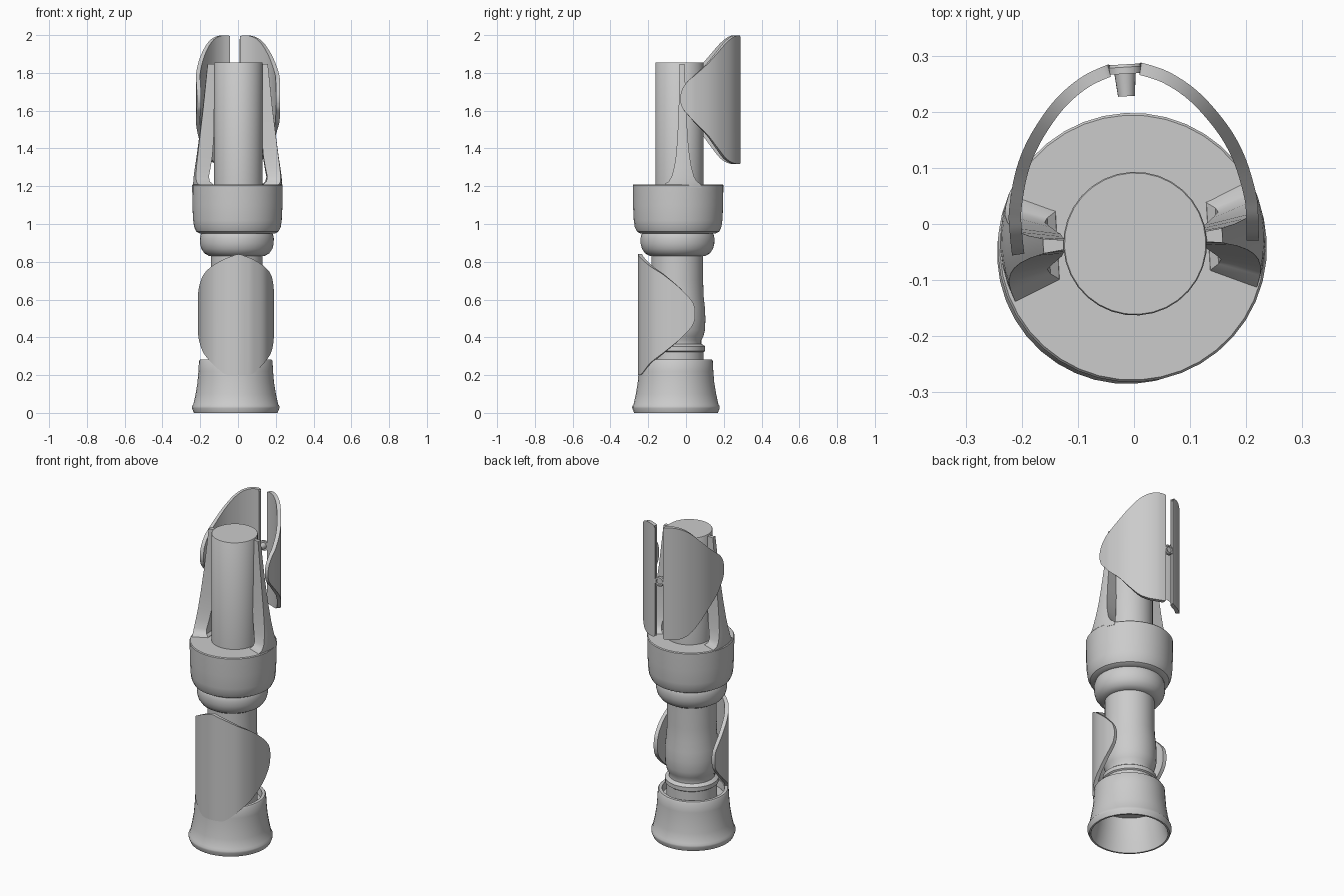
import bpy, bmesh, math
from mathutils import Vector

TURN = math.radians(3.4)   # the whole model is turned slightly about z


def finish(name, bm, loc=(0, 0, 0), turn=TURN, angle=35):
    bmesh.ops.remove_doubles(bm, verts=bm.verts, dist=1e-5)
    bmesh.ops.recalc_face_normals(bm, faces=bm.faces)
    me = bpy.data.meshes.new(name)
    bm.to_mesh(me)
    bm.free()
    ob = bpy.data.objects.new(name, me)
    bpy.context.collection.objects.link(ob)
    ob.location = loc
    ob.rotation_euler = (0, 0, turn)
    bpy.ops.object.select_all(action='DESELECT')
    ob.select_set(True)
    bpy.context.view_layer.objects.active = ob
    bpy.ops.object.shade_smooth_by_angle(angle=math.radians(angle))
    return ob


def loft(bm, rings, cap=True):
    rows = [[bm.verts.new(p) for p in r] for r in rings]
    n = len(rows[0])
    for a, b in zip(rows, rows[1:]):
        for i in range(n):
            j = (i + 1) % n
            bm.faces.new((a[i], a[j], b[j], b[i]))
    if cap:
        bm.faces.new(rows[0])
        bm.faces.new(rows[-1])


def lathe(name, profile, cx, cy, n=40):
    bm = bmesh.new()
    loft(bm, [[(r * math.cos(2 * math.pi * i / n), r * math.sin(2 * math.pi * i / n), z)
               for i in range(n)] for r, z in profile])
    return finish(name, bm, (cx, cy, 0))


def smooth_path(pts, steps=5):
    p = [Vector(q) for q in pts]
    p = [2 * p[0] - p[1]] + p + [2 * p[-1] - p[-2]]
    out = []
    for a, b, c, d in zip(p, p[1:], p[2:], p[3:]):
        for k in range(steps):
            t = k / steps
            out.append(0.5 * (2 * b + (c - a) * t + (2 * a - 5 * b + 4 * c - d) * t * t
                              + (3 * b - a - 3 * c + d) * t ** 3))
    return out + [p[-2]]


def shell(name, pts, loc=(0, 0, 0), thick=0.022, side=1):
    """Curved plate; each point is (x, y, top z, bottom z), path has its inside on the right."""
    path = smooth_path(pts)
    bm = bmesh.new()
    rings = []
    for i, p in enumerate(path):
        d = path[min(i + 1, len(path) - 1)] - path[max(i - 1, 0)]
        nrm = Vector((d[1], -d[0])).normalized() * thick
        x, y, x2, y2 = p[0] * side, p[1], (p[0] + nrm.x) * side, p[1] + nrm.y
        rings.append([(x, y, p[2]), (x, y, p[3]), (x2, y2, p[3]), (x2, y2, p[2])])
    loft(bm, rings)
    return finish(name, bm, loc)


# Hollow flared foot, open below, with a recessed top
lathe("base_cup", [(0.05, 0.2), (0.175, 0.2), (0.185, 0.12), (0.2, 0.05), (0.212, 0.0), (0.222, 0.0),
                   (0.232, 0.025), (0.232, 0.035), (0.225, 0.045), (0.213, 0.1), (0.203, 0.16),
                   (0.198, 0.22), (0.195, 0.275), (0.19, 0.282), (0.172, 0.282), (0.168, 0.24),
                   (0.05, 0.24)], -0.012, -0.053)

# Lower shaft with neck rings
lathe("lower_shaft", [(0.14, 0.22), (0.14, 0.322), (0.148, 0.328), (0.148, 0.352), (0.14, 0.358),
                      (0.127, 0.365), (0.127, 0.385), (0.138, 0.405), (0.147, 0.44), (0.149, 0.5),
                      (0.146, 0.56), (0.139, 0.62), (0.137, 0.7), (0.137, 0.86)], -0.007, -0.046)

# Collar bulge
lathe("collar_ring", [(0.13, 0.83), (0.15, 0.832), (0.172, 0.845), (0.188, 0.868), (0.195, 0.895),
                      (0.196, 0.925), (0.192, 0.942), (0.185, 0.96)], -0.006, -0.045)

# Upper cup
lathe("upper_cup", [(0.18, 0.948), (0.2, 0.95), (0.218, 0.96), (0.23, 0.985), (0.235, 1.02),
                    (0.239, 1.1), (0.24, 1.205), (0.236, 1.21), (0.1, 1.21)], -0.003, -0.042)

# Central post
lathe("center_post", [(0.128, 1.18), (0.128, 1.853), (0.126, 1.856)], 0.002, -0.035, 32)

# Side fins flaring into the cup: (z, inner x, outer x, inner half width, outer half width)
FIN = [(1.19, 0.13, 0.236, 0.07, 0.1), (1.212, 0.135, 0.236, 0.06, 0.095),
       (1.225, 0.15, 0.235, 0.05, 0.075), (1.25, 0.155, 0.233, 0.042, 0.06),
       (1.3, 0.145, 0.226, 0.033, 0.046), (1.36, 0.135, 0.217, 0.025, 0.036),
       (1.45, 0.128, 0.205, 0.02, 0.028), (1.6, 0.125, 0.186, 0.015, 0.02),
       (1.75, 0.122, 0.17, 0.011, 0.016), (1.847, 0.12, 0.16, 0.008, 0.013)]
for side, label in ((-1, "left"), (1, "right")):
    bm = bmesh.new()
    rings = []
    for z, xi, xo, hi, ho in FIN:
        ring = [(xi * side, -hi, z)]
        for k in range(-3, 4):
            y = ho * k / 3
            ring.append((side * math.sqrt(xo * xo - y * y), y, z))
        ring.append((xi * side, hi, z))
        rings.append(ring)
    loft(bm, rings)
    finish(label + "_fin", bm, (-0.002, -0.03, 0))

# Upper rear guard plates, mirrored about the gap
GUARD = [(0.026, 0.285, 1.98, 1.33), (0.034, 0.285, 1.995, 1.32), (0.076, 0.268, 1.998, 1.318),
         (0.118, 0.238, 1.985, 1.325), (0.152, 0.201, 1.955, 1.35), (0.185, 0.152, 1.9, 1.41),
         (0.207, 0.1, 1.845, 1.475), (0.221, 0.037, 1.79, 1.535), (0.222, 0.0, 1.76, 1.575),
         (0.221, -0.03, 1.72, 1.61), (0.22, -0.043, 1.68, 1.645)]
for side, label in ((-1, "left"), (1, "right")):
    shell(label + "_rear_guard", GUARD, side=side)

# Pin joining the two rear plates
bm = bmesh.new()
n = 20
loft(bm, [[(r * math.cos(2 * math.pi * i / n), y, 1.66 + r * math.sin(2 * math.pi * i / n))
           for i in range(n)]
          for r, y in ((0.015, 0.228), (0.019, 0.268), (0.03, 0.268), (0.03, 0.28),
                       (0.026, 0.285), (0.018, 0.285), (0.016, 0.279))])
finish("guard_pin", bm)

# Lower front guard, one symmetric curved plate
HALF = [(0.04, -0.251, 0.828, 0.2), (0.08, -0.238, 0.812, 0.21), (0.14, -0.198, 0.775, 0.265),
        (0.18, -0.13, 0.73, 0.32), (0.198, -0.05, 0.665, 0.385), (0.2, 0.0, 0.615, 0.435),
        (0.198, 0.026, 0.58, 0.47), (0.197, 0.036, 0.545, 0.505)]
front = [(x, y, t, b) for x, y, t, b in HALF[::-1]] + [(0, -0.256, 0.84, 0.2)] + \
        [(-x, y, t, b) for x, y, t, b in HALF]
shell("front_guard", front, (-0.012, 0.001, 0))
